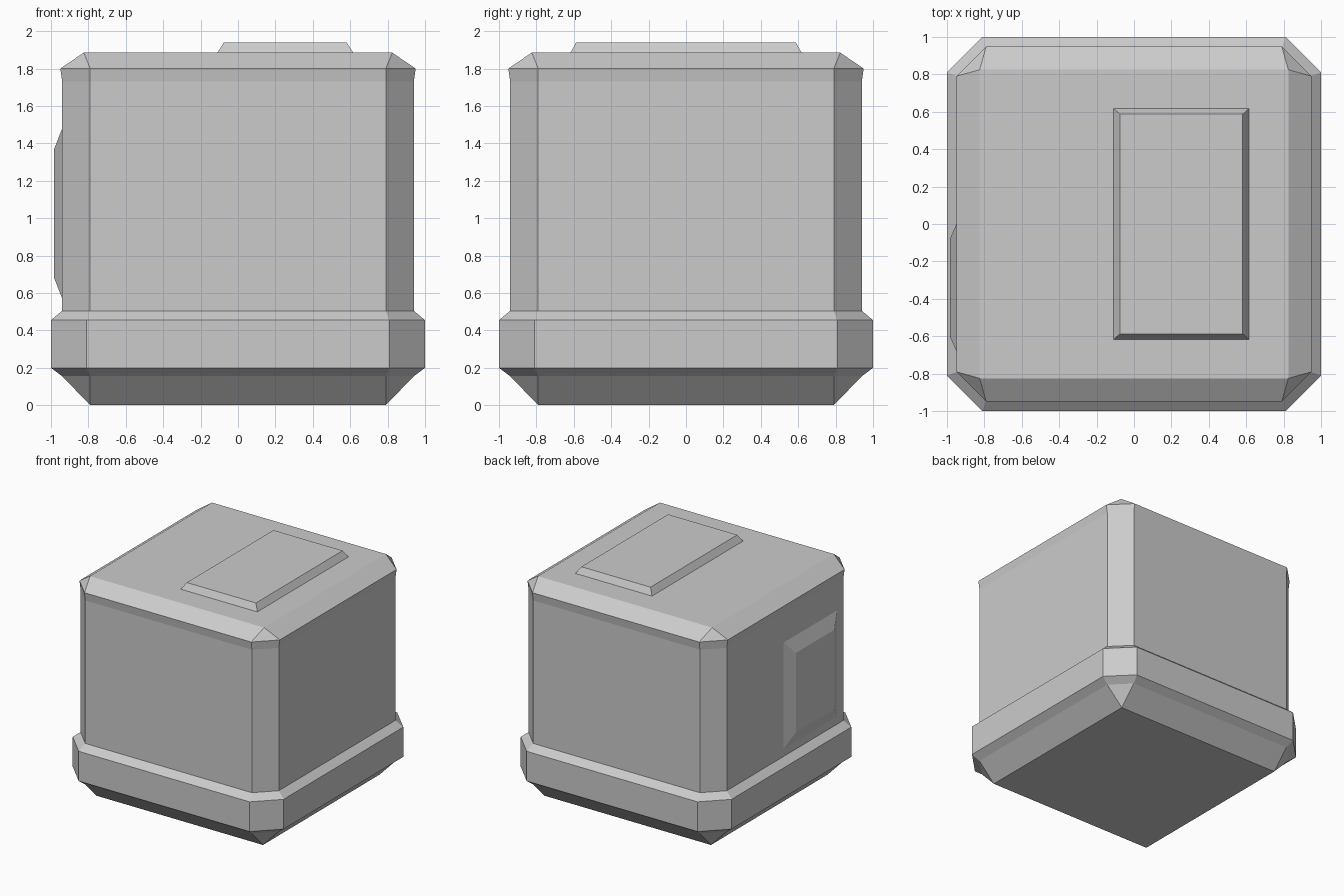
import bpy
import bmesh
from mathutils import Vector

default = bpy.data.objects.get("Cube")
if default:
    bpy.data.objects.remove(default, do_unlink=True)

# Single plain grey
grey = bpy.data.materials.new("plain_grey")
grey.use_nodes = True
color = (0.6, 0.6, 0.6, 1)
grey.diffuse_color = color
grey.node_tree.nodes["Principled BSDF"].inputs["Base Color"].default_value = color


def ring(half, flat, z):
    """Square with cut corners; a plain square when half equals flat."""
    points = []
    for sx, sy in ((1, 1), (-1, 1), (-1, -1), (1, -1)):
        pair = [(sx * half, sy * flat, z), (sx * flat, sy * half, z)]
        if half == flat:
            pair = pair[:1]
        elif sx != sy:
            pair.reverse()
        points.append([Vector(p) for p in pair])
    return points


def loft(name, rings):
    """Skin a stack of four-cornered rings and close both ends."""
    bm = bmesh.new()
    levels = [[[bm.verts.new(p) for p in corner] for corner in r] for r in rings]
    for low, high in zip(levels, levels[1:]):
        for i in range(4):
            j = (i + 1) % 4
            bm.faces.new((low[i][-1], low[j][0], high[j][0], high[i][-1]))
            corner = low[i] + high[i][::-1]
            if len(corner) > 2:
                bm.faces.new(corner)
    for end in (levels[0], levels[-1]):
        bm.faces.new([v for corner in end for v in corner])
    bmesh.ops.recalc_face_normals(bm, faces=bm.faces)
    mesh = bpy.data.meshes.new(name)
    bm.to_mesh(mesh)
    bm.free()
    mesh.materials.append(grey)
    obj = bpy.data.objects.new(name, mesh)
    bpy.context.collection.objects.link(obj)
    return obj


def raised_panel(name, center, u, v, normal, base, top, height):
    """Flat panel with sloping sides, standing on a surface."""
    center, u, v, normal = map(Vector, (center, u, v, normal))

    def rect(size, lift):
        return [[center + u * size[0] * a + v * size[1] * b + normal * lift]
                for a, b in ((1, 1), (-1, 1), (-1, -1), (1, -1))]

    return loft(name, [rect(base, 0), rect(top, height)])


# Body: bevelled foot, wide base band, walls and bevelled lid
profile = [
    (0.79, 0.79, 0), (0.94, 0.79, 0.155), (1, 0.81, 0.2), (1, 0.81, 0.455),
    (0.94, 0.79, 0.505), (0.94, 0.79, 1.73), (0.95, 0.79, 1.8), (0.825, 0.825, 1.885),
]
loft("body", [ring(*level) for level in profile])

# Raised panels on the lid and the right wall
raised_panel("top_panel", (0.253, 0, 1.885), (1, 0, 0), (0, 1, 0), (0, 0, 1),
             (0.363, 0.618), (0.328, 0.587), 0.055)
raised_panel("side_panel", (-0.94, -0.34, 1.025), (0, 1, 0), (0, 0, 1), (-1, 0, 0),
             (0.36, 0.455), (0.26, 0.34), 0.045)
